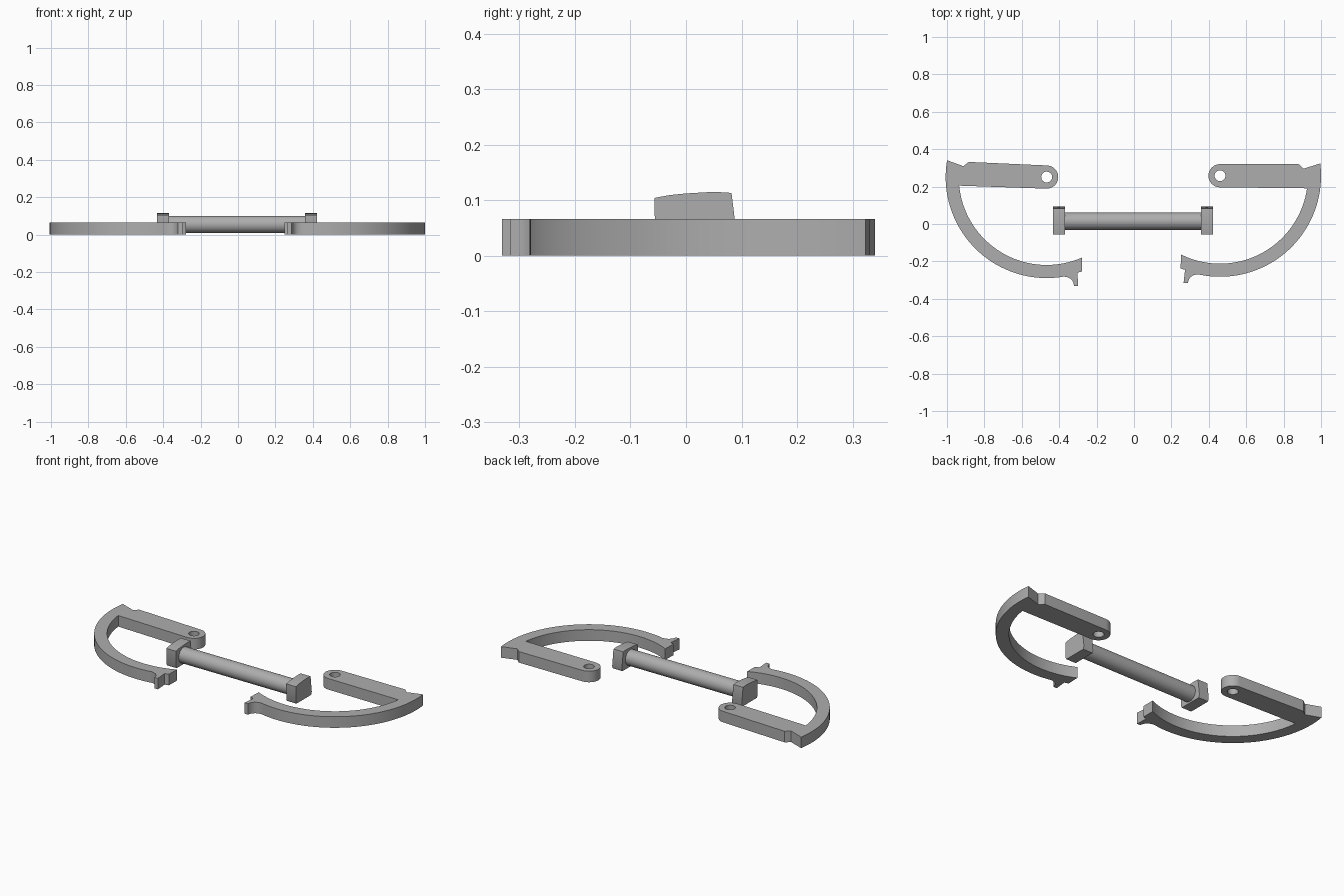
import bpy, bmesh
from math import cos, sin, radians
from mathutils import Matrix, Vector

cube = bpy.data.objects.get("Cube")
if cube:
    bpy.data.objects.remove(cube, do_unlink=True)

# One plain grey for everything
grey = bpy.data.materials.new("plain_grey")
grey.use_nodes = True
colour = (0.42, 0.42, 0.42, 1)
grey.diffuse_color = colour
grey.node_tree.nodes["Principled BSDF"].inputs["Base Color"].default_value = colour

THICK = 0.066


def arc(cx, cy, r, start, end, steps):
    """Points along a circular arc, angles in degrees."""
    angles = [radians(start + (end - start) * i / steps) for i in range(steps + 1)]
    return [(cx + r * cos(a), cy + r * sin(a)) for a in angles]


def plate(name, loops, depth, matrix):
    """Fill closed outlines (later ones are holes) and extrude along local z."""
    bm = bmesh.new()
    for loop in loops:
        verts = [bm.verts.new((x, y, 0)) for x, y in loop]
        for a, b in zip(verts, verts[1:] + verts[:1]):
            bm.edges.new((a, b))
    bmesh.ops.triangle_fill(bm, edges=bm.edges[:], use_beauty=True, normal=(0, 0, 1))
    ext = bmesh.ops.extrude_face_region(bm, geom=bm.faces[:], use_keep_orig=True)
    top = [g for g in ext["geom"] if isinstance(g, bmesh.types.BMVert)]
    bmesh.ops.translate(bm, verts=top, vec=(0, 0, depth))
    bmesh.ops.transform(bm, matrix=matrix, verts=bm.verts[:])
    bmesh.ops.recalc_face_normals(bm, faces=bm.faces[:])
    mesh = bpy.data.meshes.new(name)
    bm.to_mesh(mesh)
    bm.free()
    obj = bpy.data.objects.new(name, mesh)
    bpy.context.collection.objects.link(obj)
    finish(obj)
    return obj


def finish(obj):
    obj.data.materials.clear()
    obj.data.materials.append(grey)
    bpy.ops.object.select_all(action="DESELECT")
    obj.select_set(True)
    bpy.context.view_layer.objects.active = obj
    bpy.ops.object.shade_smooth_by_angle(angle=radians(30))


# Curved handle outline, measured from the pivot hole
outline = arc(0, 0, 0.54, 7, -102.6, 56)                        # outer sweep
outline += arc(-0.125, -0.575, 0.046, 95, 165, 6)[1:]           # fillet into hook
outline += [(-0.173, -0.574), (-0.195, -0.574), (-0.187, -0.503), (-0.211, -0.496)]
outline += arc(0, 0, 0.47, -116.3, -8.2, 56)                    # inner sweep
outline += arc(0, 0, 0.062, 270, 90, 20)                        # rounded arm end
outline += [(0.42, 0.062), (0.447, 0.038)]                      # notch at the corner
hole = arc(0, 0, 0.029, 0, 348, 29)

plate("left_handle", [outline, hole], THICK, Matrix.Translation((0.46, 0.258, 0)))
plate("right_handle", [outline, hole], THICK,
      Matrix.Translation((-0.467, 0.251, 0)) @ Matrix.Rotation(-0.045, 4, "Z")
      @ Matrix.Scale(-1, 4, Vector((1, 0, 0))))

# Round bar between the heads
bpy.ops.mesh.primitive_cylinder_add(vertices=48, radius=0.046, depth=0.76,
                                    location=(-0.005, 0.015, 0.055),
                                    rotation=(0, radians(90), 0))
bar = bpy.context.object
bar.name = "bar"
finish(bar)

# Square heads with a softly domed top, profile in the y-z plane
head = [(-0.057, 0.104), (-0.03, 0.109), (0.0, 0.112), (0.05, 0.115), (0.082, 0.113),
        (0.094, 0.015), (0.088, 0.0), (-0.05, 0.0), (-0.055, 0.01)]
yz_to_x = Matrix(((0, 0, 1, 0), (1, 0, 0, 0), (0, 1, 0, 0), (0, 0, 0, 1)))
for name, x in (("left_head", 0.358), ("right_head", -0.434)):
    plate(name, [head], 0.064, Matrix.Translation((x, 0, 0)) @ yz_to_x)
